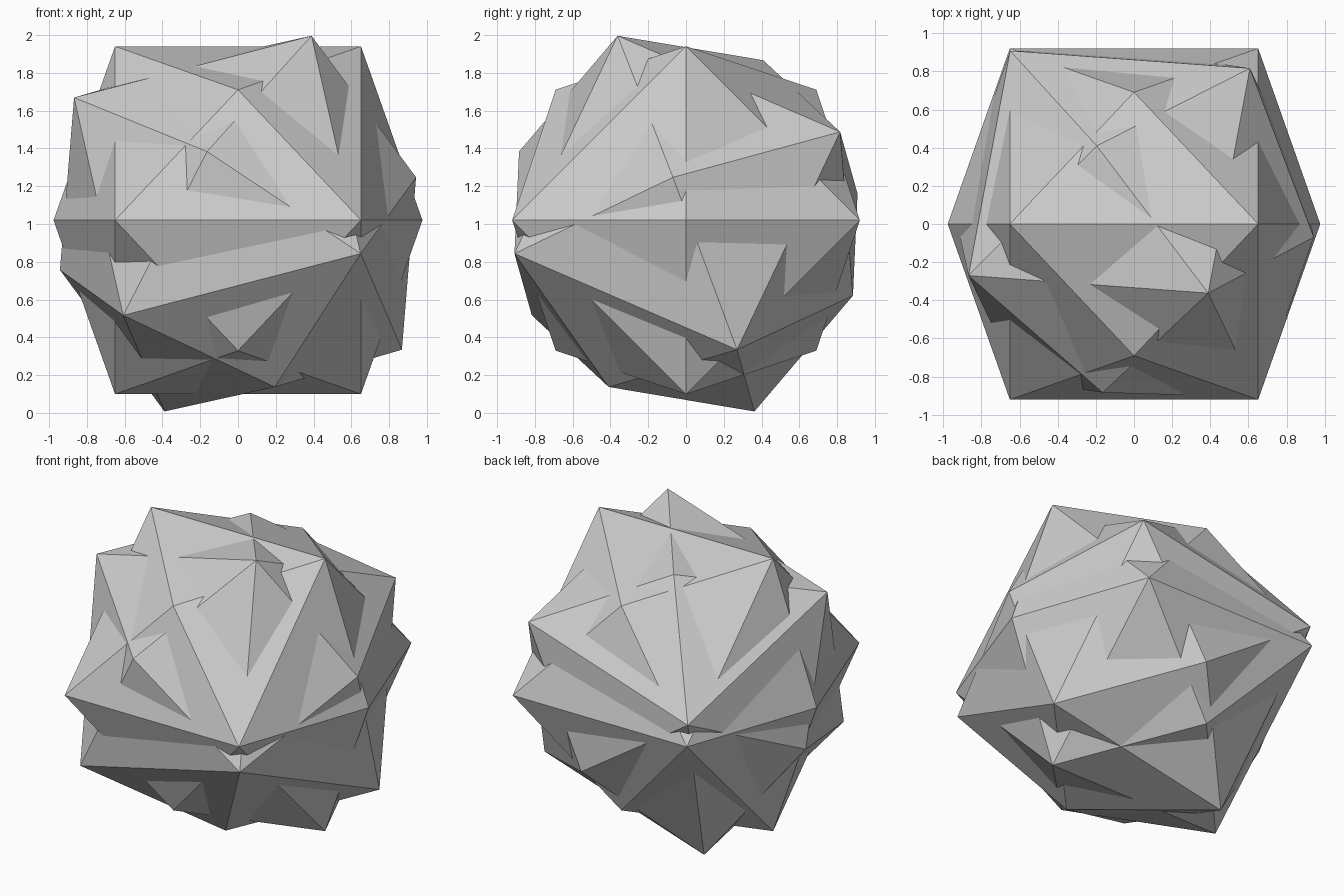
import bpy
import bmesh
import math
from mathutils import Matrix, Vector

default_cube = bpy.data.objects.get("Cube")
if default_cube:
    bpy.data.objects.remove(default_cube, do_unlink=True)

HALF = 0.651  # half the edge of the base cube

# One plain grey material for both solids
grey = bpy.data.materials.new("plain_grey")
grey.use_nodes = True
grey.diffuse_color = (0.6, 0.6, 0.6, 1)
grey.node_tree.nodes["Principled BSDF"].inputs["Base Color"].default_value = (0.6, 0.6, 0.6, 1)


def pyramid_cube(name, rotation, height):
    """Cube with a low pyramid raised on each face, turned and lifted."""
    bm = bmesh.new()
    bmesh.ops.create_cube(bm, size=2 * HALF)
    bmesh.ops.poke(bm, faces=bm.faces[:])
    # Raise each face centre to one and a half times its distance
    for v in bm.verts:
        if v.co.length < HALF * 1.1:
            v.co *= 1.5
    bm.transform(Matrix.Translation((0, 0, height)) @ rotation.to_4x4())
    bmesh.ops.recalc_face_normals(bm, faces=bm.faces[:])
    mesh = bpy.data.meshes.new(name)
    bm.to_mesh(mesh)
    bm.free()
    mesh.materials.append(grey)
    obj = bpy.data.objects.new(name, mesh)
    bpy.context.collection.objects.link(obj)
    return obj


# Upright solid, rolled an eighth turn about x
pyramid_cube("rolled_solid", Matrix.Rotation(math.pi / 4, 3, "X"), 1.02)

# Tilted solid, given by the directions of two of its peaks
axis_a = Vector((0.2, -0.42, -0.887)).normalized()
axis_b = Vector((-0.963, 0.069, -0.254))
axis_b = (axis_b - axis_a * axis_b.dot(axis_a)).normalized()
axis_c = axis_a.cross(axis_b)
pyramid_cube("tilted_solid", Matrix((axis_a, axis_b, axis_c)).transposed(), 1.002)
